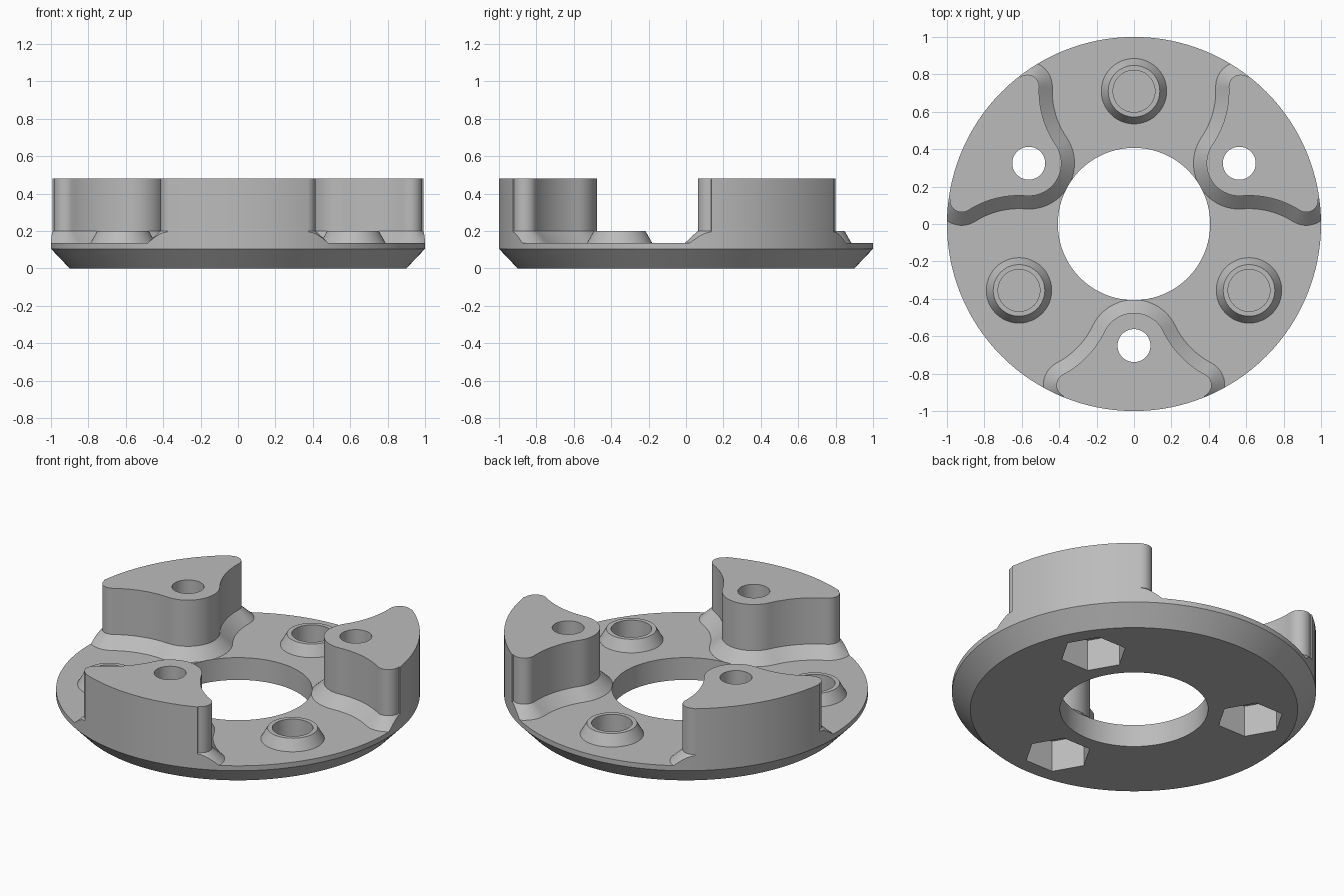
import bpy, bmesh, math
from mathutils import Vector

cube = bpy.data.objects.get("Cube")
if cube:
    bpy.data.objects.remove(cube, do_unlink=True)

PLATE_TOP, RIM_TOP, PILLAR_TOP = 0.135, 0.2, 0.48
PILLAR_ANGLES = [math.radians(a) for a in (30, 150, 270)]
BOSS_ANGLES = [math.radians(a) for a in (90, 210, 330)]

grey = bpy.data.materials.new("plain grey")
grey.use_nodes = True
grey.diffuse_color = (0.5, 0.5, 0.5, 1)
grey.node_tree.nodes["Principled BSDF"].inputs["Base Color"].default_value = (0.5, 0.5, 0.5, 1)


def polar(radius, angle):
    return Vector((radius * math.cos(angle), radius * math.sin(angle)))


def loft(name, rings, closed=False):
    """Skin a stack of equal-length rings; cap the ends, or join last to first."""
    bm = bmesh.new()
    loops = [[bm.verts.new(p) for p in ring] for ring in rings]
    pairs = list(zip(loops, loops[1:]))
    if closed:
        pairs.append((loops[-1], loops[0]))
    else:
        bm.faces.new(loops[0][::-1])
        bm.faces.new(loops[-1])
    for a, b in pairs:
        for i in range(len(a)):
            j = (i + 1) % len(a)
            bm.faces.new((a[i], a[j], b[j], b[i]))
    bmesh.ops.recalc_face_normals(bm, faces=bm.faces)
    mesh = bpy.data.meshes.new(name)
    bm.to_mesh(mesh)
    bm.free()
    mesh.materials.append(grey)
    obj = bpy.data.objects.new(name, mesh)
    bpy.context.collection.objects.link(obj)
    return obj


def turned(name, profile, centre=(0, 0), sides=48, closed=False):
    """Lathe (radius, height) points around a vertical axis."""
    rings = []
    for r, z in profile:
        flat = [Vector(centre) + polar(r, math.tau * i / sides) for i in range(sides)]
        rings.append([(p.x, p.y, z) for p in flat])
    return loft(name, rings, closed)


def combine(target, tool, operation):
    mod = target.modifiers.new(operation.lower(), "BOOLEAN")
    mod.object, mod.operation, mod.solver = tool, operation, "EXACT"
    bpy.context.view_layer.objects.active = target
    bpy.ops.object.modifier_apply(modifier=mod.name)
    bpy.data.objects.remove(tool, do_unlink=True)


def arc(centre, radius, start, end, steps):
    return [centre + polar(radius, start + (end - start) * i / steps) for i in range(steps + 1)]


def heading(a, b):
    return math.atan2(b.y - a.y, b.x - a.x)


def pillar_outline(grow):
    """Rounded nose, hollow flank around the boss, rounded tip; then mirrored."""
    nose, boss = Vector((0.65, 0)), polar(0.71, math.radians(60))
    tip_angle = math.radians(22.2)
    tip = polar(0.93, tip_angle)
    flank = (boss - nose).length - 0.175
    half = arc(nose, 0.175 + grow, math.pi, heading(nose, boss), 12)
    half += arc(boss, flank - grow, heading(boss, nose), heading(boss, tip), 16)[1:]
    half += arc(tip, (boss - tip).length - flank + grow, heading(tip, boss), tip_angle, 14)[1:]
    half.append(polar(1.2, tip_angle))
    return half + [Vector((p.x, -p.y)) for p in half[:0:-1]]


def pillar(angle):
    rings = []
    for grow, z in ((0.07, 0.05), (0.07, PLATE_TOP), (0, RIM_TOP), (0, PILLAR_TOP)):
        rings.append([Vector((p.x, p.y, z)) for p in pillar_outline(grow)])
    c, s = math.cos(angle), math.sin(angle)
    rings = [[(p.x * c - p.y * s, p.x * s + p.y * c, p.z) for p in ring] for ring in rings]
    return loft("pillar", rings)


# Oversized slab with bosses and pillars
body = turned("mounting_plate", [(1.15, -0.1), (1.15, PLATE_TOP)], sides=64)
for a in BOSS_ANGLES:
    cone = [(0.175, 0.05), (0.175, PLATE_TOP), (0.138, RIM_TOP)]
    combine(body, turned("boss", cone, polar(0.71, a)), "UNION")
for a in PILLAR_ANGLES:
    combine(body, pillar(a), "UNION")

# Trim to the round, chamfered ring
ring = [(0.407, 0), (0.9, 0), (1, 0.105), (1, 0.6), (0.407, 0.6)]
combine(body, turned("ring_envelope", ring, sides=128, closed=True), "INTERSECT")

# Blind sockets in the bosses
for a in BOSS_ANGLES:
    combine(body, turned("socket", [(0.112, 0.05), (0.112, 0.3)], polar(0.71, a)), "DIFFERENCE")

# Bolt holes through the pillars with hexagonal nut pockets below
for a in PILLAR_ANGLES:
    centre = polar(0.65, a)
    combine(body, turned("bolt_hole", [(0.088, -0.2), (0.088, 0.7)], centre), "DIFFERENCE")
    combine(body, turned("nut_pocket", [(0.185, -0.1), (0.185, 0.19)], centre, 6), "DIFFERENCE")

bpy.ops.object.select_all(action="DESELECT")
body.select_set(True)
bpy.context.view_layer.objects.active = body
bpy.ops.object.shade_smooth_by_angle(angle=math.radians(25))
